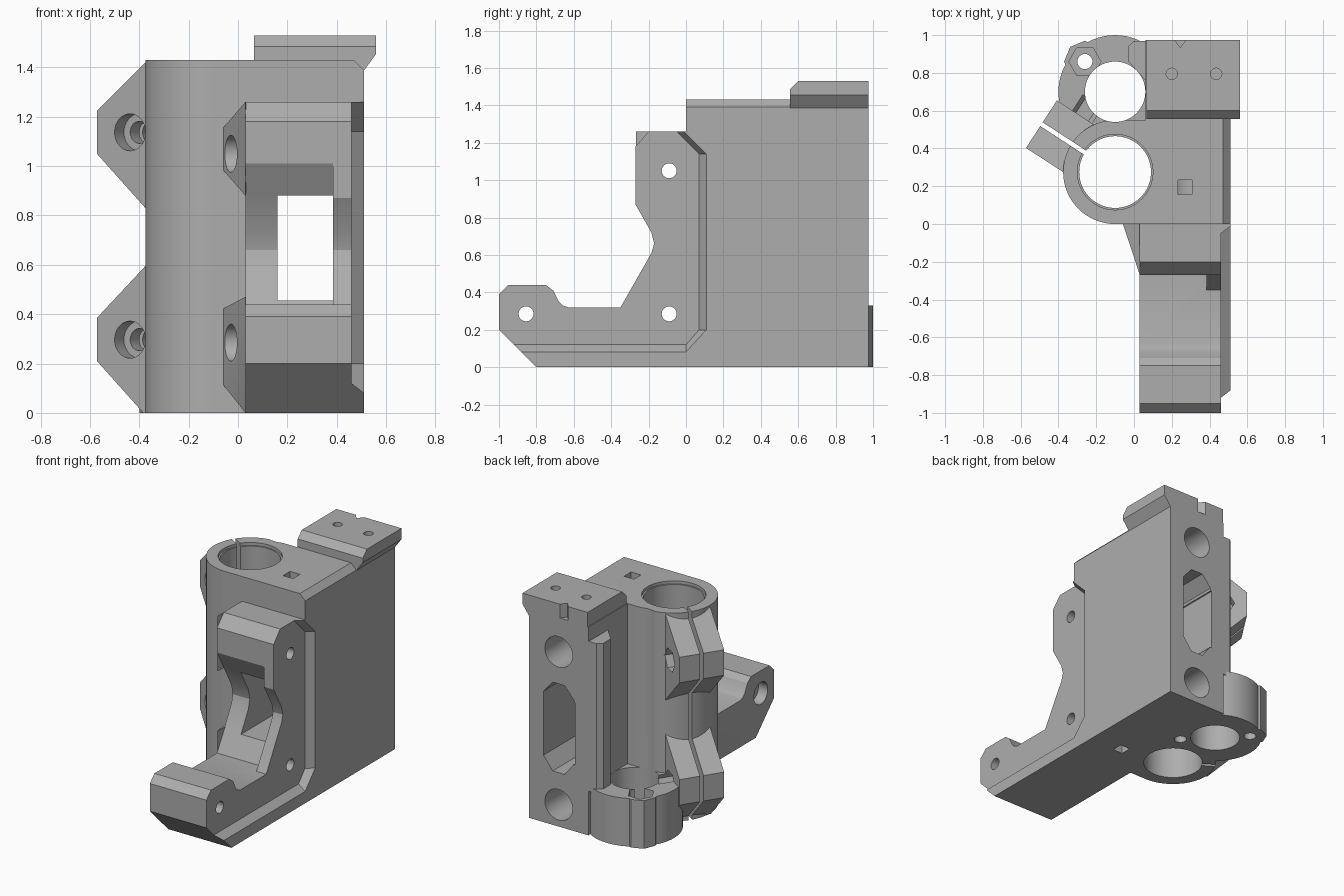
import bpy, bmesh, math
from mathutils import Matrix, Vector

cube = bpy.data.objects.get("Cube")
if cube:
    bpy.data.objects.remove(cube, do_unlink=True)

IDENT = Matrix.Identity(4)


def finish(name, bm, mat=IDENT):
    bmesh.ops.recalc_face_normals(bm, faces=bm.faces)
    bm.transform(mat)
    me = bpy.data.meshes.new(name)
    bm.to_mesh(me)
    bm.free()
    ob = bpy.data.objects.new(name, me)
    bpy.context.collection.objects.link(ob)
    return ob


def prism(name, axis, pts, a, b, mat=IDENT, end_pts=None):
    """Extrude a 2D profile along an axis, optionally lofting to end_pts."""
    place = {"X": lambda u, v, w: (w, u, v),
             "Y": lambda u, v, w: (u, w, v),
             "Z": lambda u, v, w: (u, v, w)}[axis]
    bm = bmesh.new()
    low = [bm.verts.new(place(u, v, a)) for u, v in pts]
    top = [bm.verts.new(place(u, v, b)) for u, v in (end_pts or pts)]
    bm.faces.new(low)
    bm.faces.new(top)
    n = len(pts)
    for i in range(n):
        j = (i + 1) % n
        bm.faces.new((low[i], low[j], top[j], top[i]))
    return finish(name, bm, mat)


def round_bar(name, axis, u, v, r, a, b, sides=48, mat=IDENT):
    step = math.tau / sides
    pts = [(u + r * math.cos(i * step), v + r * math.sin(i * step)) for i in range(sides)]
    return prism(name, axis, pts, a, b, mat)


def rect(u0, u1, v0, v1):
    return [(u0, v0), (u1, v0), (u1, v1), (u0, v1)]


def hull(name, pts):
    bm = bmesh.new()
    for p in pts:
        bm.verts.new(p)
    bmesh.ops.convex_hull(bm, input=bm.verts)
    return finish(name, bm)


def combine(target, tool, operation):
    tool.hide_render = True
    mod = target.modifiers.new("cut", "BOOLEAN")
    mod.operation, mod.solver, mod.object = operation, "EXACT", tool
    deps = bpy.context.evaluated_depsgraph_get()
    me = bpy.data.meshes.new_from_object(target.evaluated_get(deps))
    target.modifiers.clear()
    target.data = me
    bpy.data.objects.remove(tool, do_unlink=True)


BEARING = (-0.1, 0.275)
ROD = (-0.1, 0.7)
NUT = (-0.26, 0.86)
HEIGHT = 1.43
clamp = Matrix.Translation((*BEARING, 0)) @ Matrix.Rotation(math.radians(147), 4, "Z")

solids, cuts = [], []

# main block with a chamfered top edge, and the narrower rear block
def block_profile(left):
    return [(left, 0), (0.51, 0), (0.51, 1.39), (0.47, HEIGHT), (left, HEIGHT)]

bracket = prism("bracket_body", "Y", block_profile(-0.1), 0, 0.55)
solids.append(prism("rear_block", "Y", block_profile(0.06), 0.5, 0.975))

# bearing barrel and lower screw flange
solids.append(round_bar("bearing_barrel", "Z", *BEARING, 0.275, 0, HEIGHT, 64))
solids.append(round_bar("screw_flange", "Z", *ROD, 0.3, 0, 0.33, 64))
solids.append(round_bar("nut_boss", "Z", *NUT, 0.11, 0, 0.33, 8))
solids.append(prism("rear_rib", "Z", [(0.07, 0.97), (0, 0.97), (-0.03, 0.94),
                                      (-0.03, 0.86), (0.07, 0.75)], 0.3, 1.33))

# motor arm: deep-waisted inner part and full outer cheek
lower = [(0.05, 0), (-0.8, 0), (-1, 0.2), (-1, 0.39), (-0.95, 0.44), (-0.75, 0.44),
         (-0.71, 0.41), (-0.68, 0.35), (-0.66, 0.33), (-0.63, 0.32)]
upper = [(-0.27, 1.18), (-0.2, 1.26), (0.05, 1.26)]
inner = [(-0.27, 0.32), (-0.115, 0.6), (-0.1, 0.66), (-0.115, 0.73), (-0.27, 1.01)]
cheek = [(-0.35, 0.32), (-0.185, 0.61), (-0.17, 0.66), (-0.185, 0.72), (-0.27, 0.87)]
solids.append(prism("arm_inner", "X", lower + inner + upper, 0.03, 0.4))
solids.append(prism("arm_cheek", "X", lower + cheek + upper, 0.385, 0.51))

# screw gussets between barrel and arm
for b0, b1, f0, f1 in ((0.99, 1.15, 0.88, 1.26), (0.12, 0.42, 0, 0.47)):
    solids.append(hull("gusset", [(x, y, z) for x, y, z in (
        (-0.065, 0.02, b0), (-0.065, 0.02, b1), (0.03, -0.268, f0),
        (0.03, -0.268, f1), (0.04, 0.02, f0), (0.04, 0.02, f1))]))

# clamp lugs with bolt holes and nut traps
for base in (0, 0.84):
    outline = [(0.1, -0.14), (0.22, -0.02), (0.465, 0.21), (0.465, 0.385), (0.22, 0.605),
               (0.1, 0.7)]
    if base:
        outline[-2:] = [(0.22, 0.59), (0.1, 0.59)]
    else:
        outline[:2] = [(0.1, 0), (0.241, 0)]
    pts = [(r, z + base) for r, z in outline]
    solids.append(prism("clamp_lug", "Y", pts, -0.15, 0.15, clamp))
    z = 0.297 + base
    cuts.append(round_bar("bolt_hole", "Y", 0.305, z, 0.045, -0.4, 0.4, 32, clamp))
    cuts.append(round_bar("bolt_seat", "Y", 0.305, z, 0.075, 0.08, 0.3, 32, clamp))
    cuts.append(round_bar("nut_trap", "Y", 0.305, z, 0.08, -0.25, -0.09, 6, clamp))

# top switch plate with undercut side and sloped front edge
solids.append(prism("top_plate", "Y", [(0.065, 1.38), (0.505, 1.38), (0.56, 1.455),
                                       (0.56, 1.53), (0.065, 1.53)], 0.555, 0.975))
cuts.append(prism("plate_slope", "X", [(0.54, 1.47), (0.54, 1.56), (0.63, 1.56)], 0, 0.7))
cuts.append(prism("plate_notch", "Z", [(0.21, 0.98), (0.245, 0.935), (0.28, 0.98)], 1.435, 1.6))
for x in (0.2, 0.435):
    cuts.append(round_bar("plate_hole", "Z", x, 0.795, 0.03, 1.36, 1.6, 24))

# motor seat recess with a sloped border
cuts.append(prism("motor_recess", "X",
                  [(-1.3, 0.12), (0, 0.12), (0.07, 0.2), (0.07, 1.14), (-0.07, 1.28), (-1.3, 1.28)],
                  0.46, 0.512, IDENT,
                  [(-1.3, 0.08), (0, 0.08), (0.11, 0.2), (0.11, 1.14), (-0.03, 1.28), (-1.3, 1.28)]))

# bearing bore with lead-in, screw passage, clamp slit
cuts.append(round_bar("bearing_bore", "Z", *BEARING, 0.19, -0.1, 1.6, 64))
cuts.append(round_bar("bore_lip", "Z", *BEARING, 0.2, 1.41, 1.6, 64))
cuts.append(round_bar("screw_passage", "Z", *ROD, 0.16, -0.1, 1.6, 64))
cuts.append(prism("clamp_slit", "Z", rect(0.15, 0.7, -0.012, 0.012), -0.1, 1.6, clamp))

# flange screw holes
cuts.append(round_bar("flange_hole", "Z", *NUT, 0.04, -0.1, 0.5, 24))
cuts.append(round_bar("flange_nut", "Z", *NUT, 0.085, 0.2, 0.5, 6))
cuts.append(round_bar("flange_hole", "Z", 0.06, 0.54, 0.04, -0.1, 0.3, 24))

# belt window, rear slot, smooth rod sockets and their vent holes
cuts.append(prism("belt_window", "Y", rect(0.16, 0.385, 0.455, 0.88), -0.5, 1.1))
slot = [(0.24, 0.37), (0.33, 0.37), (0.4, 0.46), (0.4, 0.9), (0.33, 0.98), (0.24, 0.98),
        (0.17, 0.9), (0.17, 0.46)]
cuts.append(prism("rear_slot", "Y", slot, 0.5, 1.1))
for z, z0, z1 in ((0.15, -0.1, 0.15), (1.2, 1.2, 1.6)):
    cuts.append(round_bar("rod_socket", "Y", 0.285, z, 0.105, 0.1, 1.1, 40))
    cuts.append(prism("vent", "Z", rect(0.232, 0.308, 0.157, 0.233), z0, z1))

# motor screws, with wide head seats on the inner side
for y, z in ((-0.09, 1.05), (-0.09, 0.285), (-0.855, 0.285)):
    cuts.append(round_bar("motor_hole", "X", y, z, 0.04, -0.2, 0.6, 24))
    cuts.append(round_bar("motor_seat", "X", y, z, 0.075, -0.2, 0.1, 32))

for tool in solids:
    combine(bracket, tool, "UNION")
for tool in cuts:
    combine(bracket, tool, "DIFFERENCE")

# single grey plastic
grey = bpy.data.materials.new("grey_plastic")
grey.use_nodes = True
colour = (0.42, 0.42, 0.42, 1)
grey.diffuse_color = colour
grey.node_tree.nodes["Principled BSDF"].inputs["Base Color"].default_value = colour
bracket.data.materials.clear()
bracket.data.materials.append(grey)
for face in bracket.data.polygons:
    face.material_index = 0

bpy.ops.object.select_all(action="DESELECT")
bracket.select_set(True)
bpy.context.view_layer.objects.active = bracket
bpy.ops.object.shade_smooth_by_angle(angle=math.radians(25))
